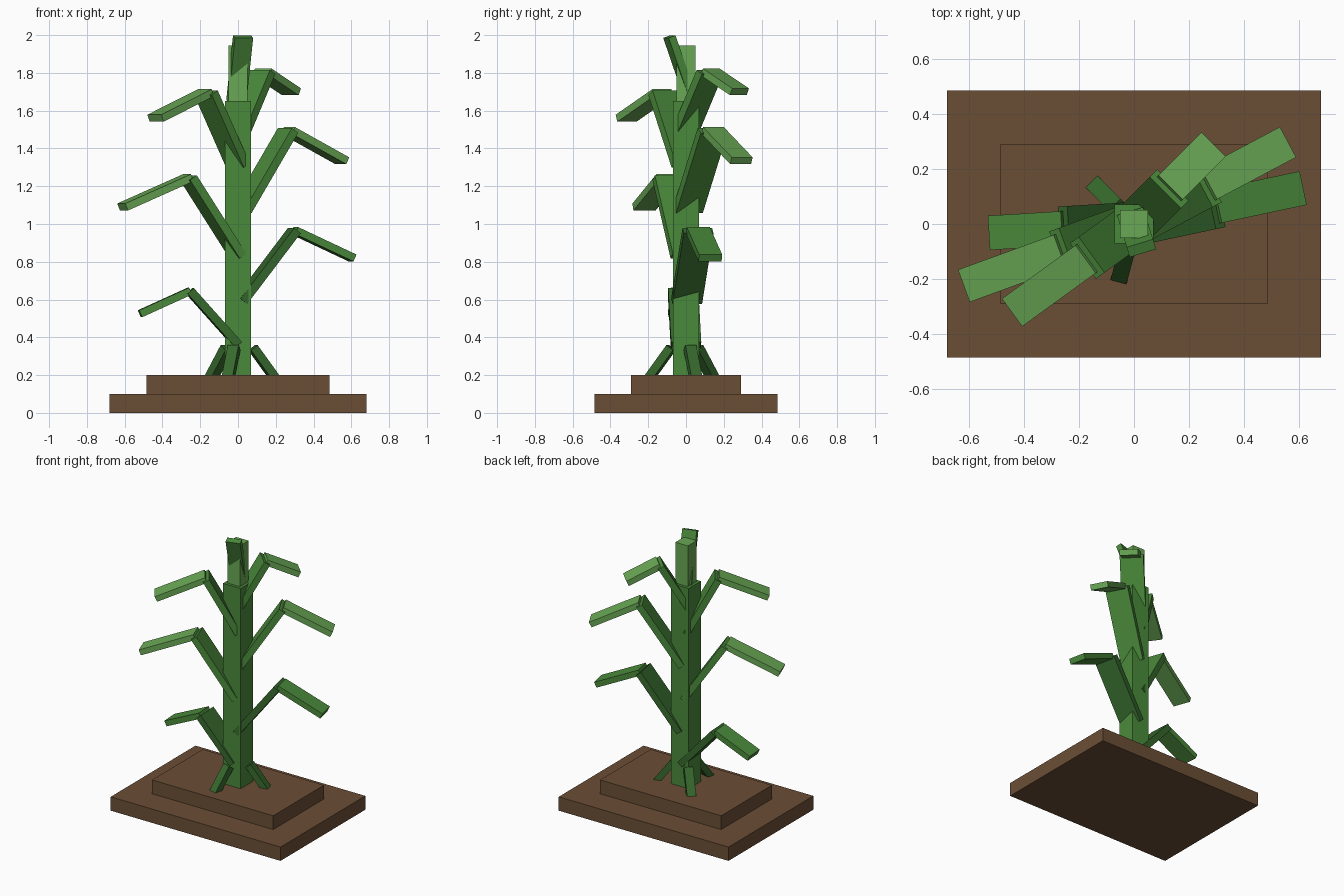
import bpy
from math import radians, cos, sin
from mathutils import Vector, Matrix

cube = bpy.data.objects.get("Cube")
if cube:
    bpy.data.objects.remove(cube, do_unlink=True)


def material(name, hex_code):
    """Flat material from an sRGB hex code."""
    srgb = [int(hex_code[i:i + 2], 16) / 255 for i in (0, 2, 4)]
    color = [((c + 0.055) / 1.055) ** 2.4 for c in srgb] + [1]
    mat = bpy.data.materials.new(name)
    mat.use_nodes = True
    mat.diffuse_color = color
    mat.node_tree.nodes["Principled BSDF"].inputs["Base Color"].default_value = color
    return mat


soil = material("soil_brown", "6B4E35")
dark = material("dark_green", "36692D")
mid = material("mid_green", "4A8A3B")
light = material("light_green", "69A855")


def box(name, size, matrix, mat):
    bpy.ops.mesh.primitive_cube_add(size=1)
    obj = bpy.context.object
    obj.name = name
    obj.data.transform(matrix @ Matrix.Diagonal((*size, 1)))
    obj.data.materials.append(mat)
    return obj


def block(name, width, depth, bottom, top, mat):
    """Upright box centred on the z axis."""
    place = Matrix.Translation((0, 0, (bottom + top) / 2))
    return box(name, (width, depth, top - bottom), place, mat)


def slat(name, azimuth, start, end, width, thick, mat):
    """Flat bar between two (radius, height) points in one vertical plane."""
    a = radians(azimuth)
    p, q = (Vector((r * cos(a), r * sin(a), z)) for r, z in (start, end))
    along = (q - p).normalized()
    side = Vector((-sin(a), cos(a), 0))
    turn = Matrix((along, side, along.cross(side))).transposed().to_4x4()
    place = Matrix.Translation((p + q) / 2) @ turn
    return box(name, ((q - p).length, width, thick), place, mat)


# Stepped soil base
block("base_lower", 1.36, 0.97, 0, 0.1, soil)
block("base_upper", 0.97, 0.58, 0.1, 0.2, soil)

# Stalk
block("stalk", 0.14, 0.14, 0.2, 1.65, mid)
block("stalk_top", 0.1, 0.1, 1.65, 1.945, light)

# Prop roots
for i, azimuth in enumerate((15, 135, 255)):
    slat(f"root_{i + 1}", azimuth, (0.082, 0.345), (0.22, 0.16), 0.06, 0.045, dark)

# Leaves: azimuth, base, knee, tip, inner and outer colour
leaves = {
    "leaf_low_right": (183.5, (0, 0.36), (0.255, 0.645), (0.52, 0.525), dark, mid),
    "leaf_low_left": (12, (0.015, 0.59), (0.305, 0.965), (0.62, 0.82), dark, mid),
    "leaf_middle_right": (200, (0, 0.83), (0.28, 1.245), (0.65, 1.09), mid, light),
    "leaf_middle_left": (28, (0.02, 1.07), (0.3, 1.495), (0.625, 1.335), mid, light),
    "leaf_high_right": (216, (0, 1.31), (0.21, 1.695), (0.54, 1.56), mid, light),
    "leaf_high_left": (45, (0, 1.5), (0.18, 1.805), (0.4, 1.7), mid, light),
}
for name, (azimuth, base, knee, tip, inner, outer) in leaves.items():
    slat(name + "_inner", azimuth, base, knee, 0.16, 0.045, inner)
    slat(name + "_outer", azimuth, knee, tip, 0.125, 0.04, outer)

# Young leaf at the very top
slat("leaf_top", 287, (-0.03, 1.65), (0.092, 1.992), 0.1, 0.04, mid)
